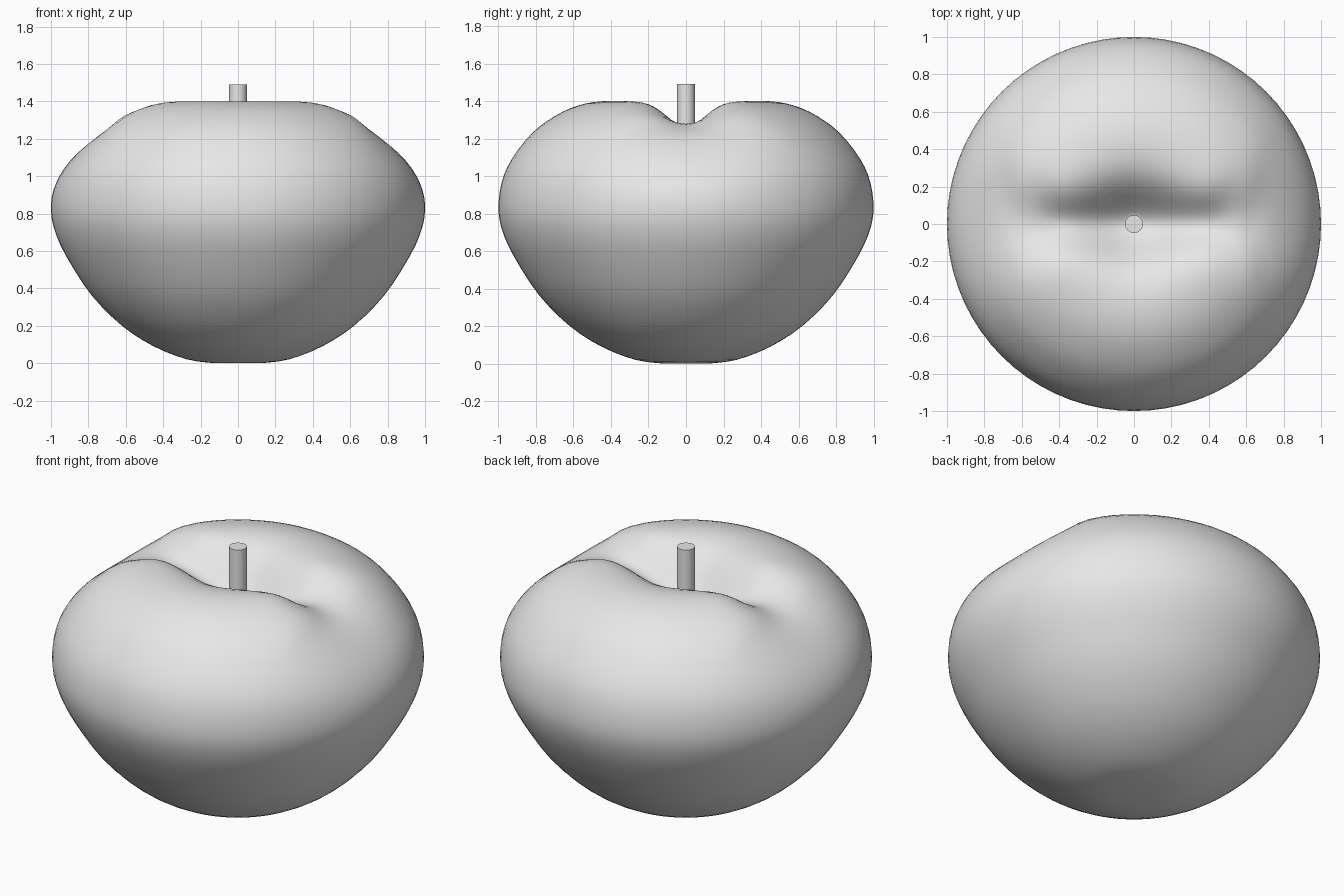
import bpy, bmesh, math

cube = bpy.data.objects.get("Cube")
if cube:
    bpy.data.objects.remove(cube, do_unlink=True)

SEGMENTS = 72

grey = bpy.data.materials.new("light grey")
grey.use_nodes = True
colour = (0.8, 0.8, 0.8, 1)
grey.diffuse_color = colour
grey.node_tree.nodes["Principled BSDF"].inputs["Base Color"].default_value = colour


def smooth_path(points, steps):
    """Catmull-Rom curve through the points."""
    path = []
    for i in range(len(points) - 1):
        p0, p1 = points[max(i - 1, 0)], points[i]
        p2, p3 = points[i + 1], points[min(i + 2, len(points) - 1)]
        for s in range(steps):
            t = s / steps
            path.append(tuple(
                0.5 * (2*b + (c - a)*t + (2*a - 5*b + 4*c - d)*t*t + (3*b - a - 3*c + d)*t**3)
                for a, b, c, d in zip(p0, p1, p2, p3)))
    return path + [points[-1]]


def ramp(table, x):
    """Smoothly eased lookup in (x, depth, width) rows."""
    for (x0, *a), (x1, *b) in zip(table, table[1:]):
        if x <= x1:
            t = (x - x0) / (x1 - x0)
            t = t * t * (3 - 2 * t)
            return [p + (q - p) * t for p, q in zip(a, b)]
    return table[-1][1:]


# Groove across the top: deep at the stem, shallow and wide at the ends
groove = [(0, 0.26, 0.19), (0.38, 0.14, 0.14), (0.6, 0.1, 0.2),
          (0.75, 0.08, 0.33), (1.01, 0.04, 0.36)]


def dip(x, y, z):
    depth, width = ramp(groove, abs(x))
    t = min(max((z - 0.8) / 0.25, 0), 1)
    return t * t * (3 - 2 * t) * depth * math.exp(-(y / width) ** 2)


def finish(name, bm, angle):
    bmesh.ops.recalc_face_normals(bm, faces=bm.faces)
    mesh = bpy.data.meshes.new(name)
    bm.to_mesh(mesh)
    bm.free()
    mesh.materials.append(grey)
    obj = bpy.data.objects.new(name, mesh)
    bpy.context.collection.objects.link(obj)
    bpy.ops.object.select_all(action='DESELECT')
    obj.select_set(True)
    bpy.context.view_layer.objects.active = obj
    bpy.ops.object.shade_smooth_by_angle(angle=math.radians(angle))
    return obj


# Fruit body: turned profile, then pressed in along the groove
profile = smooth_path([(0.12, 0), (0.27, 0.02), (0.45, 0.09), (0.62, 0.2), (0.78, 0.36),
                       (0.9, 0.54), (0.97, 0.68), (1, 0.81), (0.985, 0.96), (0.93, 1.09),
                       (0.82, 1.23), (0.7, 1.32), (0.58, 1.375), (0.45, 1.4), (0.3, 1.4),
                       (0.15, 1.4), (0.04, 1.4)], 3)
bm = bmesh.new()
rings = []
for r, z in profile:
    ring = []
    for i in range(SEGMENTS):
        a = math.tau * i / SEGMENTS
        x, y = r * math.cos(a), r * math.sin(a)
        ring.append(bm.verts.new((x, y, z - dip(x, y, z))))
    rings.append(ring)
for low, high in zip(rings, rings[1:]):
    for i in range(SEGMENTS):
        j = (i + 1) % SEGMENTS
        bm.faces.new((low[i], low[j], high[j], high[i]))
bm.faces.new(rings[0][::-1])
bm.faces.new(rings[-1])
finish("fruit_body", bm, 60)

# Stem: short straight cylinder standing in the hollow
bm = bmesh.new()
bottom, top = 1.08, 1.49
bmesh.ops.create_cone(bm, cap_ends=True, segments=24, radius1=0.048, radius2=0.048,
                      depth=top - bottom)
bmesh.ops.translate(bm, verts=bm.verts, vec=(0, 0, (top + bottom) / 2))
finish("stem", bm, 40)
